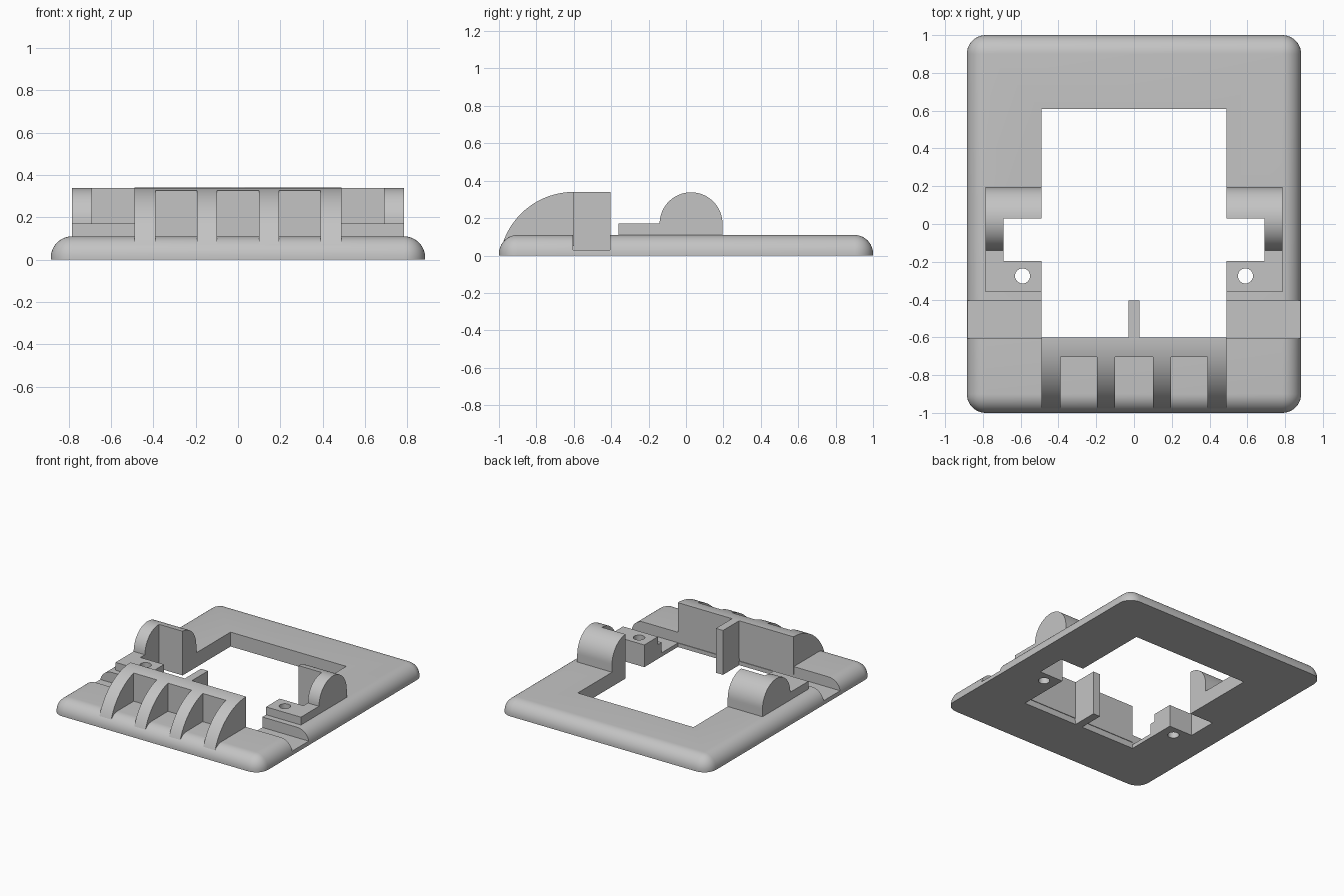
import bpy, bmesh
from math import sin, cos, pi, asin, radians

if "Cube" in bpy.data.objects:
    bpy.data.objects.remove(bpy.data.objects["Cube"])

grey = bpy.data.materials.new("plain grey")
grey.use_nodes = True
grey.diffuse_color = (0.55, 0.55, 0.55, 1)
grey.node_tree.nodes["Principled BSDF"].inputs["Base Color"].default_value = (0.55, 0.55, 0.55, 1)


def make_object(name, bm):
    bmesh.ops.recalc_face_normals(bm, faces=bm.faces)
    mesh = bpy.data.meshes.new(name)
    bm.to_mesh(mesh)
    bm.free()
    mesh.materials.append(grey)
    obj = bpy.data.objects.new(name, mesh)
    bpy.context.collection.objects.link(obj)
    return obj


def box_mesh(low, high):
    bm = bmesh.new()
    bmesh.ops.create_cube(bm, size=1)
    for v in bm.verts:
        v.co = [(a + b) / 2 + c * (b - a) for a, b, c in zip(low, high, v.co)]
    return bm


def box(name, low, high):
    return make_object(name, box_mesh(low, high))


def prism(name, profile, x0, x1):
    """Extrude a (y, z) outline along x."""
    bm = bmesh.new()
    face = bm.faces.new([bm.verts.new((x0, y, z)) for y, z in profile])
    side = bmesh.ops.extrude_face_region(bm, geom=[face])["geom"]
    for v in side:
        if isinstance(v, bmesh.types.BMVert):
            v.co.x = x1
    return make_object(name, bm)


def arc(y, z, radius, start, end, steps=32):
    return [(y + radius * cos(start + (end - start) * i / steps),
             z + radius * sin(start + (end - start) * i / steps)) for i in range(steps + 1)]


def select(obj):
    bpy.ops.object.select_all(action='DESELECT')
    obj.select_set(True)
    bpy.context.view_layer.objects.active = obj


def cut(obj, cutters):
    select(obj)
    for cutter in cutters:
        mod = obj.modifiers.new("cut", 'BOOLEAN')
        mod.operation = 'DIFFERENCE'
        mod.solver = 'EXACT'
        mod.object = cutter
        bpy.ops.object.modifier_apply(modifier=mod.name)


def smooth(obj):
    select(obj)
    bpy.ops.object.shade_smooth_by_angle(angle=radians(30))


# Cutters: main opening, side notches, cross groove, screw holes
opening = box("opening_cutter", (-0.49, -0.6, -1), (0.49, 0.61, 1))
notch = box("notch_cutter", (-0.69, -0.195, -1), (0.69, 0.03, 1))
groove = box("groove_cutter", (-1, -0.605, 0.03), (1, -0.405, 1))
holes = []
for x in (-0.59, 0.59):
    bm = bmesh.new()
    bmesh.ops.create_cone(bm, cap_ends=True, segments=32, radius1=0.04, radius2=0.04, depth=2)
    bmesh.ops.translate(bm, verts=bm.verts, vec=(x, -0.275, 0))
    holes.append(make_object("hole_cutter", bm))
cutters = [opening, notch, groove] + holes

# Base frame with rounded corners and upper edges
bm = box_mesh((-0.885, -1, 0), (0.885, 1, 0.11))
edges = [e for e in bm.edges if any(v.co.z > 0.05 for v in e.verts)]
bmesh.ops.bevel(bm, geom=edges, offset=0.1, segments=10, profile=0.5,
                affect='EDGES', clamp_overlap=False)
base = make_object("base_frame", bm)
cut(base, cutters)
smooth(base)

# Side brackets: a pad with a round hump, notched and drilled
outline = [(0.195, 0.05)] + arc(0.027, 0.17, 0.168, 0, pi) + [(-0.36, 0.17), (-0.36, 0.05)]
for name, x0, x1, hole in (("left_bracket", 0.49, 0.785, holes[1]),
                           ("right_bracket", -0.785, -0.49, holes[0])):
    bracket = prism(name, outline, x0, x1)
    cut(bracket, [notch, hole])
    smooth(bracket)

for cutter in cutters:
    bpy.data.objects.remove(cutter)

# Curved front ribs
radius, centre = 0.4, -0.06
low = asin((0.05 - centre) / radius)
rib_outline = arc(-0.6, centre, radius, pi - low, pi / 2) + [(-0.6, 0.05)]
for i, (x0, x1) in enumerate(((-0.49, -0.39), (-0.195, -0.1), (0.1, 0.195), (0.39, 0.49))):
    smooth(prism(f"front_rib_{i + 1}", rib_outline, x0, x1))

# Wall panels joining the ribs at the back
wall_start = pi / 2 + asin(0.105 / radius)
wall_outline = [(-0.705, 0.05)] + arc(-0.6, centre, radius, wall_start, pi / 2, 8) + [(-0.6, 0.05)]
for i, (x0, x1) in enumerate(((-0.39, -0.195), (-0.1, 0.1), (0.195, 0.39))):
    smooth(prism(f"wall_panel_{i + 1}", wall_outline, x0, x1))

# Upright fin behind the wall
box("centre_fin", (-0.03, -0.61, 0), (0.03, -0.405, 0.34))
